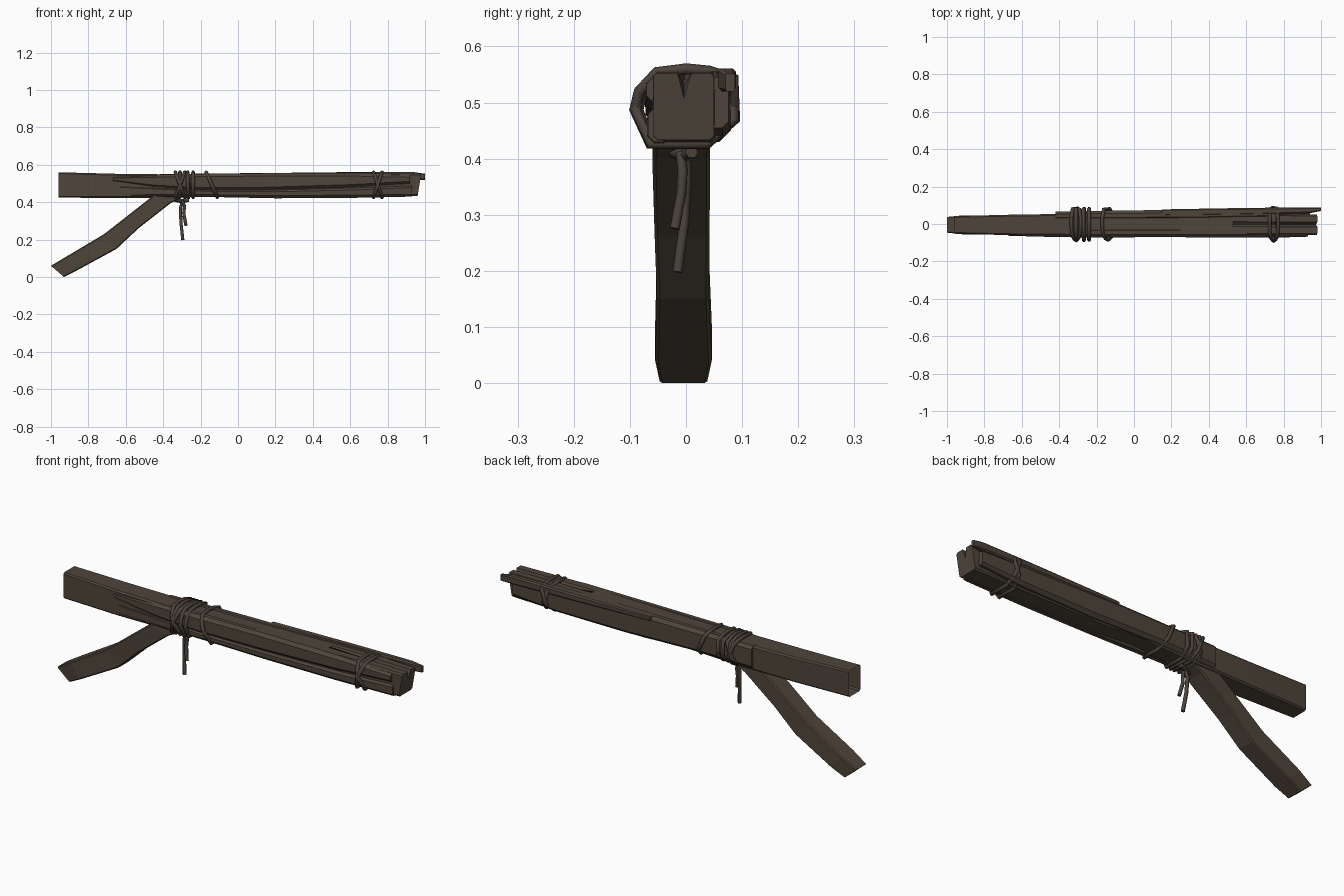
import bpy, bmesh, math


def material(name, rgb):
    m = bpy.data.materials.new(name)
    m.diffuse_color = (*rgb, 1)
    return m


WOOD = material("weathered wood", (0.078, 0.060, 0.043))
ROPE = material("old rope", (0.070, 0.055, 0.044))


def loft(name, stations, chamfer=0.1, open_start=False):
    """Hewn timber. Station: bottom (x, z), top (x, z), y min, y max, depth of the split in the top."""
    bm = bmesh.new()
    rings = []
    for xb, zb, xt, zt, y0, y1, split in stations:
        h = math.hypot(xt - xb, zt - zb)
        w = y1 - y0
        c = chamfer * min(h, w)
        cv, ym = c / h, (y0 + y1) / 2
        prof = [(y0 + c, 0), (y1 - c, 0), (y1, cv), (y1, 1 - cv), (y1 - c, 1),
                (ym + 0.13 * w, 1), (ym, 1 - split / h), (ym - 0.10 * w, 1),
                (y0 + c, 1), (y0, 1 - cv), (y0, cv)]
        rings.append([bm.verts.new((xb + (xt - xb) * v, y, zb + (zt - zb) * v)) for y, v in prof])
    n = len(rings[0])
    for a, b in zip(rings, rings[1:]):
        for i in range(n):
            j = (i + 1) % n
            bm.faces.new((a[i], a[j], b[j], b[i]))
    if not open_start:
        bm.faces.new(rings[0])
    bm.faces.new(rings[-1][::-1])
    bmesh.ops.recalc_face_normals(bm, faces=bm.faces[:])
    me = bpy.data.meshes.new(name)
    bm.to_mesh(me)
    bm.free()
    me.materials.append(WOOD)
    ob = bpy.data.objects.new(name, me)
    bpy.context.collection.objects.link(ob)
    return ob


def strip(name, rows, chamfer):
    """Straight strip along x. Row: x, y min, y max, z min, z max."""
    return loft(name, [(x, z0, x, z1, y0, y1, 0) for x, y0, y1, z0, z1 in rows], chamfer)


def cord(name, pts, cyclic, radius=0.010):
    cu = bpy.data.curves.new(name, 'CURVE')
    cu.dimensions = '3D'
    cu.bevel_depth = radius
    cu.bevel_resolution = 1
    cu.use_fill_caps = True
    sp = cu.splines.new('POLY')
    sp.points.add(len(pts) - 1)
    for p, co in zip(sp.points, pts):
        p.co = (*co, 1)
    sp.use_cyclic_u = cyclic
    cu.materials.append(ROPE)
    ob = bpy.data.objects.new(name, cu)
    bpy.context.collection.objects.link(ob)


# Main beam, hollow at the left end, split at the right end
loft("main_beam", [
    (-0.96, 0.425, -0.96, 0.560, -0.052, 0.042, 0),
    (-0.65, 0.422, -0.65, 0.552, -0.060, 0.050, 0),
    (-0.30, 0.425, -0.30, 0.548, -0.062, 0.055, 0),
    (0.00, 0.436, 0.00, 0.550, -0.060, 0.055, 0),
    (0.20, 0.425, 0.20, 0.553, -0.058, 0.055, 0),
    (0.53, 0.426, 0.53, 0.556, -0.060, 0.055, 0),
    (0.75, 0.428, 0.75, 0.556, -0.060, 0.053, 0.025),
    (0.96, 0.433, 0.98, 0.553, -0.058, 0.050, 0.045)], 0.07, open_start=True)

# Bent brace reaching the ground
loft("brace", [
    (-0.93, 0.000, -1.00, 0.060, -0.047, 0.038, 0),
    (-0.86, 0.036, -0.92, 0.108, -0.055, 0.046, 0),
    (-0.65, 0.150, -0.715, 0.230, -0.052, 0.041, 0),
    (-0.53, 0.262, -0.60, 0.320, -0.056, 0.042, 0),
    (-0.36, 0.395, -0.46, 0.430, -0.060, 0.043, 0),
    (-0.28, 0.435, -0.36, 0.490, -0.055, 0.043, 0)], 0.06)

# Split bark strips along the beam
strip("front_bark", [
    (-0.67, -0.063, -0.03, 0.510, 0.538), (-0.45, -0.069, -0.03, 0.480, 0.545),
    (-0.20, -0.072, -0.02, 0.462, 0.552), (0.15, -0.070, -0.02, 0.465, 0.555),
    (0.60, -0.073, -0.02, 0.478, 0.556), (0.92, -0.070, -0.03, 0.500, 0.545)], 0.3)
strip("lower_front_bark", [
    (-0.64, -0.062, -0.03, 0.430, 0.490), (-0.15, -0.069, -0.02, 0.428, 0.470),
    (0.20, -0.067, -0.02, 0.421, 0.470), (0.60, -0.071, -0.02, 0.423, 0.480),
    (0.93, -0.068, -0.03, 0.430, 0.490)], 0.3)
strip("back_bark", [
    (-0.42, 0.02, 0.066, 0.435, 0.550), (-0.10, 0.02, 0.072, 0.440, 0.554),
    (0.30, 0.02, 0.076, 0.430, 0.557), (0.70, 0.03, 0.080, 0.435, 0.560),
    (0.94, 0.04, 0.076, 0.455, 0.545)], 0.3)
strip("back_splinter", [
    (0.15, 0.045, 0.078, 0.535, 0.556), (0.60, 0.048, 0.086, 0.525, 0.561),
    (0.94, 0.058, 0.089, 0.520, 0.561), (1.00, 0.070, 0.087, 0.520, 0.552)], 0.2)

# Rope loops wound round the beam: x at top, x at bottom, tightness
LOOP = [(-0.088, 0.487), (-0.062, 0.426), (0.036, 0.426), (0.084, 0.470), (0.082, 0.543),
        (0.040, 0.556), (0.000, 0.560), (-0.050, 0.554), (-0.080, 0.520)]
LOOPS = [(-0.335, -0.285, 1.0), (-0.285, -0.335, 0.97), (-0.310, -0.312, 0.98),
         (-0.270, -0.265, 1.0), (-0.240, -0.240, 0.98), (-0.170, -0.110, 0.97),
         (0.725, 0.770, 1.02), (0.770, 0.725, 1.04)]
for k, (xt, xb, s) in enumerate(LOOPS):
    cord(f"rope_loop_{k + 1}",
         [(xb + (xt - xb) * (z - 0.426) / 0.134, y * s, z) for y, z in LOOP], True)

# Knot and loose rope ends
cord("rope_knot", [(-0.335, -0.02, 0.412), (-0.30, 0.0, 0.405), (-0.265, 0.01, 0.412)], False, 0.012)
cord("rope_end_long", [(-0.295, 0.000, 0.410), (-0.308, 0.002, 0.370), (-0.305, -0.003, 0.290),
                       (-0.295, -0.015, 0.198)], False, 0.009)
cord("rope_end_short", [(-0.300, -0.010, 0.410), (-0.286, -0.006, 0.380), (-0.290, -0.008, 0.340),
                        (-0.278, -0.020, 0.275)], False, 0.009)
